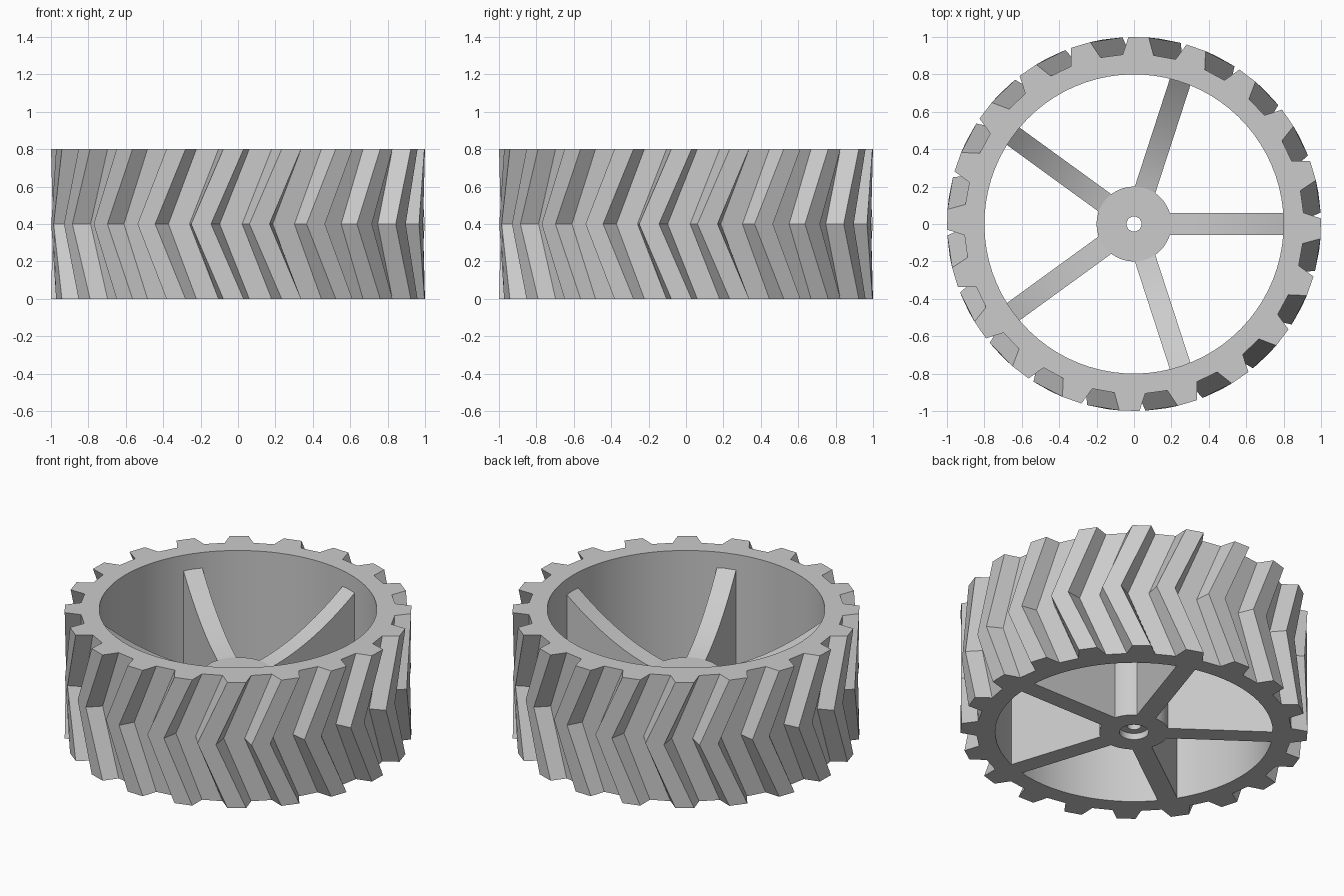
import bpy, bmesh
from math import sin, cos, radians, tau

cube = bpy.data.objects.get("Cube")
if cube:
    bpy.data.objects.remove(cube)

HEIGHT, INNER_R, ROOT_R, TIP_R = 0.8, 0.8, 0.908, 1.0
TEETH, PITCH = 20, 18
ROOT_HALF, TIP_HALF = 5.2, 3.1        # half widths of a lug, in degrees
PHASE, SWEEP = -1.4, 10               # lug angle at the rim edge, chevron sweep
SPOKES, SPOKE_HALF = 5, 0.0575

grey = bpy.data.materials.new("light_grey")
grey.use_nodes = True
colour = (0.6, 0.6, 0.6, 1)
grey.diffuse_color = colour
grey.node_tree.nodes["Principled BSDF"].inputs["Base Color"].default_value = colour


def finish(bm, name):
    bmesh.ops.recalc_face_normals(bm, faces=bm.faces)
    mesh = bpy.data.meshes.new(name)
    bm.to_mesh(mesh)
    bm.free()
    mesh.materials.append(grey)
    obj = bpy.data.objects.new(name, mesh)
    bpy.context.collection.objects.link(obj)
    return obj


def polar(bm, r, degrees, z):
    a = radians(degrees)
    return bm.verts.new((r * cos(a), r * sin(a), z))


def bridge(bm, a, b, smooth=False):
    n = len(a)
    for i in range(n):
        j = (i + 1) % n
        bm.faces.new((a[i], a[j], b[j], b[i])).smooth = smooth


# Tyre: chevron lugs lofted through three rings, closed by a smooth inner wall
def lug_ring(bm, z, shift):
    outline = ((-ROOT_HALF, ROOT_R), (-TIP_HALF, TIP_R),
               (TIP_HALF, TIP_R), (ROOT_HALF, ROOT_R))
    return [polar(bm, r, t * PITCH + PHASE + shift + a, z)
            for t in range(TEETH) for a, r in outline]


def wall_ring(bm, z):
    step = PITCH / 4
    return [polar(bm, INNER_R, PHASE + (i - 1.5) * step, z)
            for i in range(TEETH * 4)]


bm = bmesh.new()
bottom = lug_ring(bm, 0, 0)
middle = lug_ring(bm, HEIGHT / 2, -SWEEP)
top = lug_ring(bm, HEIGHT, 0)
wall_top, wall_bottom = wall_ring(bm, HEIGHT), wall_ring(bm, 0)
bridge(bm, bottom, middle)
bridge(bm, middle, top)
bridge(bm, top, wall_top)
bridge(bm, wall_top, wall_bottom, smooth=True)
bridge(bm, wall_bottom, bottom)
finish(bm, "tyre")

# Hub: turned profile with a through bore and a counterbore underneath
bm = bmesh.new()
profile = [(0.04, 0.4), (0.2, 0.4), (0.2, 0), (0.085, 0), (0.085, 0.04), (0.04, 0.04)]
SIDES = 64
rings = [[polar(bm, r, 360 * i / SIDES, z) for i in range(SIDES)] for r, z in profile]
for k, ring in enumerate(rings):
    following = (k + 1) % len(rings)
    upright = profile[k][0] == profile[following][0]
    bridge(bm, ring, rings[following], smooth=upright)
finish(bm, "hub")


# Spokes: tall webs whose top edge curves up from the hub to the rim
def spoke(index):
    bm = bmesh.new()
    start, end, steps = 0.19, 0.804, 12
    side = [(start, 0)]
    for i in range(steps + 1):
        t = i / steps
        side.append((start + (end - start) * t, 0.395 + 0.31 * (0.4 * t + 0.6 * t * t)))
    side.append((end, 0))
    left = [bm.verts.new((x, SPOKE_HALF, z)) for x, z in side]
    right = [bm.verts.new((x, -SPOKE_HALF, z)) for x, z in side]
    bridge(bm, left, right)
    bm.faces.new(left)
    bm.faces.new(right)
    for face in bm.faces:
        face.normal_update()
        face.smooth = abs(face.normal.z) > 0.5
    obj = finish(bm, f"spoke_{index + 1}")
    obj.rotation_euler.z = tau * index / SPOKES


for s in range(SPOKES):
    spoke(s)
